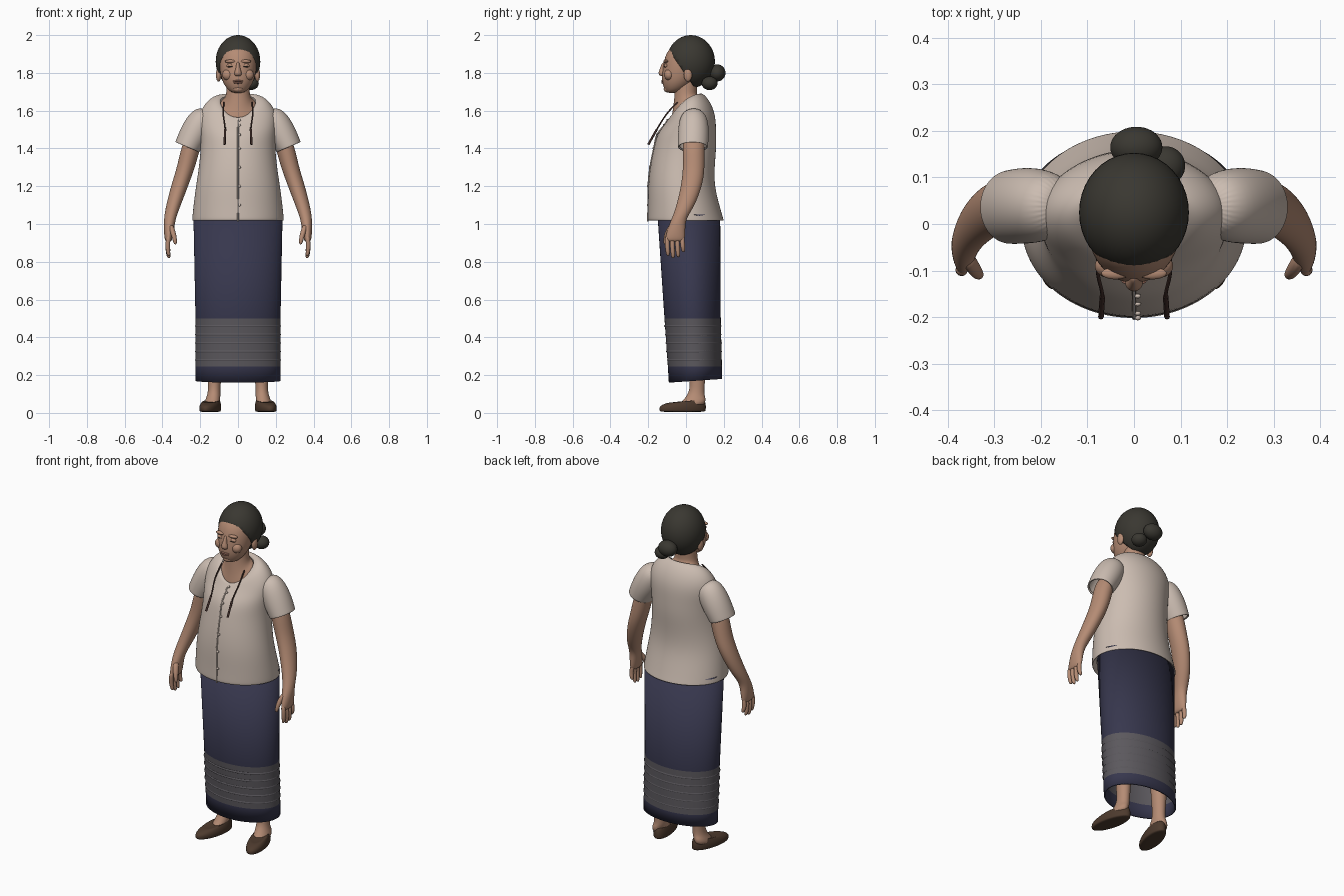
import bpy, bmesh, math
from mathutils import Vector

cube = bpy.data.objects.get("Cube")
if cube:
    bpy.data.objects.remove(cube, do_unlink=True)


def material(name, r, g, b):
    m = bpy.data.materials.new(name)
    m.use_nodes = True
    m.diffuse_color = (r, g, b, 1)
    bsdf = m.node_tree.nodes["Principled BSDF"]
    bsdf.inputs["Base Color"].default_value = (r, g, b, 1)
    bsdf.inputs["Roughness"].default_value = 0.8
    return m


SKIN = material("warm skin", 0.46, 0.26, 0.175)
LIP = material("lip", 0.38, 0.18, 0.13)
HAIR = material("dark hair", 0.042, 0.039, 0.031)
CLOTH = material("cream cotton", 0.60, 0.505, 0.44)
NAVY = material("navy cloth", 0.038, 0.038, 0.075)
BAND = material("grey woven band", 0.105, 0.098, 0.11)
SHOE = material("brown leather", 0.075, 0.043, 0.027)
CORD = material("dark cord", 0.06, 0.03, 0.025)


def finish(bm, name, mats, subdiv=0):
    bmesh.ops.recalc_face_normals(bm, faces=bm.faces)
    for f in bm.faces:
        f.smooth = True
    me = bpy.data.meshes.new(name)
    bm.to_mesh(me)
    bm.free()
    ob = bpy.data.objects.new(name, me)
    bpy.context.collection.objects.link(ob)
    for m in mats:
        me.materials.append(m)
    if subdiv:
        mod = ob.modifiers.new("smooth", "SUBSURF")
        mod.levels = mod.render_levels = subdiv
    return ob


def loft(name, mats, rings, side=1, segs=32, caps=(True, True), subdiv=2, bands=None):
    """Ring: x, y, z, rx, ry, then optional slope in x, slope in y, lift at the sides."""
    bm = bmesh.new()
    loops = []
    for ring in rings:
        x, y, z, rx, ry, tx, ty, lift = (tuple(ring) + (0, 0, 0))[:8]
        loop = []
        for i in range(segs):
            a = math.tau * i / segs
            dx, dy = rx * math.cos(a), ry * math.sin(a)
            dz = tx * dx + ty * dy + lift * math.cos(a) ** 2
            loop.append(bm.verts.new((side * (x + dx), y + dy, z + dz)))
        loops.append(loop)
    for k in range(len(loops) - 1):
        lo, hi = loops[k], loops[k + 1]
        for i in range(segs):
            j = (i + 1) % segs
            f = bm.faces.new((lo[i], lo[j], hi[j], hi[i]))
            if bands:
                f.material_index = bands[k]
    for flag, loop in zip(caps, (loops[0], loops[-1])):
        if flag:
            bm.faces.new(loop)
    return finish(bm, name, mats, subdiv)


def blob(name, mat, centre, size, cut=None):
    bm = bmesh.new()
    bmesh.ops.create_uvsphere(bm, u_segments=40, v_segments=24, radius=1)
    for v in bm.verts:
        v.co = Vector(c + s * p for c, s, p in zip(centre, size, v.co))
    if cut:
        geom = bm.verts[:] + bm.edges[:] + bm.faces[:]
        res = bmesh.ops.bisect_plane(bm, geom=geom, plane_co=cut[0], plane_no=cut[1],
                                     clear_inner=True)
        edges = [e for e in res["geom_cut"] if isinstance(e, bmesh.types.BMEdge)]
        bmesh.ops.edgenet_fill(bm, edges=edges)
    return finish(bm, name, [mat])


def cord(name, mat, points, radius):
    cu = bpy.data.curves.new(name, "CURVE")
    cu.dimensions = "3D"
    cu.bevel_depth = radius
    cu.bevel_resolution = 2
    cu.use_fill_caps = True
    sp = cu.splines.new("BEZIER")
    sp.bezier_points.add(len(points) - 1)
    for bp, p in zip(sp.bezier_points, points):
        bp.co = p
        bp.handle_left_type = bp.handle_right_type = "AUTO"
    ob = bpy.data.objects.new(name, cu)
    bpy.context.collection.objects.link(ob)
    cu.materials.append(mat)
    return ob


def crisp(ob):
    bpy.ops.object.select_all(action="DESELECT")
    ob.select_set(True)
    bpy.context.view_layer.objects.active = ob
    bpy.ops.object.shade_smooth_by_angle(angle=math.radians(40))


# Skirt: open tube with a woven band near the hem
skirt = loft("skirt", [NAVY, BAND], [
    (0, .05, .17, .226, .141, 0, .07), (0, .047, .245, .225, .143),
    (0, .035, .5, .225, .149), (0, .015, 1.05, .236, .166)],
    segs=72, caps=(False, False), subdiv=0, bands=[0, 1, 0])
wall = skirt.modifiers.new("wall", "SOLIDIFY")
wall.thickness = 0.008
crisp(skirt)
for i in range(5):
    z = .28 + i * .045
    y, ry = .05 - .047 * (z - .17), .141 + .03 * (z - .17)
    loft(f"woven_ridge_{i}", [BAND], [(0, y, z + d, .2255 + w, ry + w)
         for d, w in ((-.006, -.002), (0, .003), (.006, -.002))],
         segs=72, caps=(False, False), subdiv=0)

# Blouse body, from the turned-in hem to the sloping neckline
body = [
    (0, .012, 1.03, .234, .172), (0, 0, 1.013, .243, .203), (0, -.003, 1.03, .243, .2),
    (0, -.012, 1.1, .236, .189), (0, -.025, 1.2, .223, .176), (0, -.02, 1.3, .207, .171),
    (0, -.005, 1.4, .197, .166), (0, .003, 1.48, .2, .157, 0, .05),
    (0, .02, 1.55, .208, .137, 0, .2), (0, .015, 1.6, .195, .113, 0, .45, .01),
    (0, 0, 1.63, .145, .087, 0, .75, .03), (0, -.005, 1.626, .1, .077, 0, .8, .03),
    (0, -.005, 1.618, .094, .07, 0, .8, .03)]
loft("blouse", [CLOTH], body, segs=40, caps=(False, False))
front = [(0, r[1] - r[4] + .001, r[2] - (r[6] * r[4] if len(r) > 6 else 0)) for r in body[1:10]]
cord("blouse_placket", CLOTH, front, .004)
for i, p in enumerate(front[2:]):
    blob(f"button_{i}", CLOTH, (.008, p[1] - .002, p[2]), (.007, .005, .007))

# Neck and upper chest
loft("neck", [SKIN], [
    (0, 0, 1.53, .12, .08, 0, .4), (0, -.005, 1.604, .102, .076, 0, .75, .03),
    (0, -.004, 1.64, .08, .066, 0, .65, .01), (0, -.003, 1.675, .064, .06, 0, .3),
    (0, 0, 1.72, .06, .058), (0, 0, 1.8, .06, .06)])

# Head and face
loft("head", [SKIN], [
    (0, -.075, 1.693, .025, .025), (0, -.06, 1.708, .052, .052), (0, -.045, 1.74, .076, .08),
    (0, -.03, 1.78, .091, .099), (0, -.018, 1.84, .1, .104), (0, -.01, 1.9, .097, .098),
    (0, 0, 1.945, .075, .075), (0, .01, 1.965, .03, .03)])
loft("nose", [SKIN], [
    (0, -.112, 1.86, .008, .012), (0, -.122, 1.825, .011, .016), (0, -.128, 1.797, .022, .021),
    (0, -.122, 1.782, .017, .015)], segs=16)
blob("upper_lip", LIP, (0, -.122, 1.757, ), (.027, .01, .005))
blob("lower_lip", LIP, (0, -.12, 1.748), (.023, .01, .006))
blob("chin", SKIN, (0, -.098, 1.715), (.028, .02, .018))

# Hair cap cut along the hairline, and a twisted bun
blob("hair", HAIR, (0, .025, 1.86), (.118, .128, .14),
     cut=((0, -.09, 1.918), (0, 1.45, 1)))
blob("bun_upper", HAIR, (.005, .165, 1.8), (.056, .044, .045))
blob("bun_lower", HAIR, (.068, .125, 1.745), (.042, .042, .036))

for s, tag in ((1, "left"), (-1, "right")):
    # Facial details
    blob(f"{tag}_ear", SKIN, (s * .103, .01, 1.79), (.014, .022, .036))
    blob(f"{tag}_brow", SKIN, (s * .04, -.106, 1.861), (.03, .013, .009))
    blob(f"{tag}_eyelid", SKIN, (s * .04, -.106, 1.838), (.021, .011, .011))
    blob(f"{tag}_eye", HAIR, (s * .04, -.115, 1.834), (.014, .003, .0025))
    blob(f"{tag}_cheek", SKIN, (s * .052, -.09, 1.79), (.032, .026, .03))

    # Sleeve with a turned-in cuff
    loft(f"{tag}_sleeve", [CLOTH], [
        (.15, .04, 1.59, .035, .045, .9), (.185, .04, 1.56, .062, .075, .68),
        (.228, .04, 1.485, .071, .083, .48), (.262, .037, 1.42, .065, .08, .42),
        (.27, .036, 1.403, .064, .079, .42), (.266, .036, 1.412, .055, .068, .42)],
        s, caps=(True, False))

    # Arm and palm
    loft(f"{tag}_arm", [SKIN], [
        (.21, .04, 1.5, .048, .055), (.25, .04, 1.41, .051, .058), (.272, .042, 1.31, .048, .057),
        (.303, .035, 1.22, .046, .057), (.342, 0, 1.1, .039, .049), (.361, -.037, 1.03, .031, .037),
        (.365, -.05, .98, .028, .046), (.368, -.058, .925, .022, .053), (.368, -.06, .905, .014, .047)], s)
    for i in range(4):
        y = -.1 + i * .027
        tip = (.83, .818, .823, .85)[i]
        loft(f"{tag}_finger_{i}", [SKIN], [
            (.367, y, .94, .013, .013), (.373, y, .89, .013, .013),
            (.37, y + .004, tip + .02, .012, .012), (.365, y + .005, tip, .008, .008)], s, segs=10)
    loft(f"{tag}_thumb", [SKIN], [
        (.358, -.07, 1.0, .014, .018), (.345, -.095, .96, .016, .018),
        (.335, -.108, .92, .013, .013), (.331, -.111, .89, .008, .008)], s, segs=10)

    # Leg and slip-on shoe, toes turned out
    loft(f"{tag}_leg", [SKIN], [
        (.125, .055, .6, .06, .06), (.125, .06, .25, .042, .047), (.125, .06, .13, .031, .037),
        (.128, .052, .09, .036, .046), (.138, .03, .055, .04, .075, 0, .3), (.14, .02, .03, .04, .08)], s)
    shoe = loft(f"{tag}_shoe", [SHOE], [
        (0, 0, .004, .047, .12), (0, 0, .012, .051, .126), (0, 0, .034, .053, .127, 0, .04),
        (0, .004, .052, .048, .118, 0, .08), (0, .022, .066, .042, .092, 0, .1),
        (0, .026, .06, .036, .082, 0, .1)])
    shoe.location = (s * .147, -.018, 0)
    shoe.rotation_euler.z = s * math.radians(13)

    # Hanging neck cord with a thicker end
    path = [(s * .075, -.045, 1.645), (s * .078, -.1, 1.585),
            (s * .068, -.155, 1.5), (s * .071, -.2, 1.42)]
    cord(f"{tag}_neck_cord", CORD, path, .004)
    cord(f"{tag}_cord_tassel", CORD, path[2:], .006)
